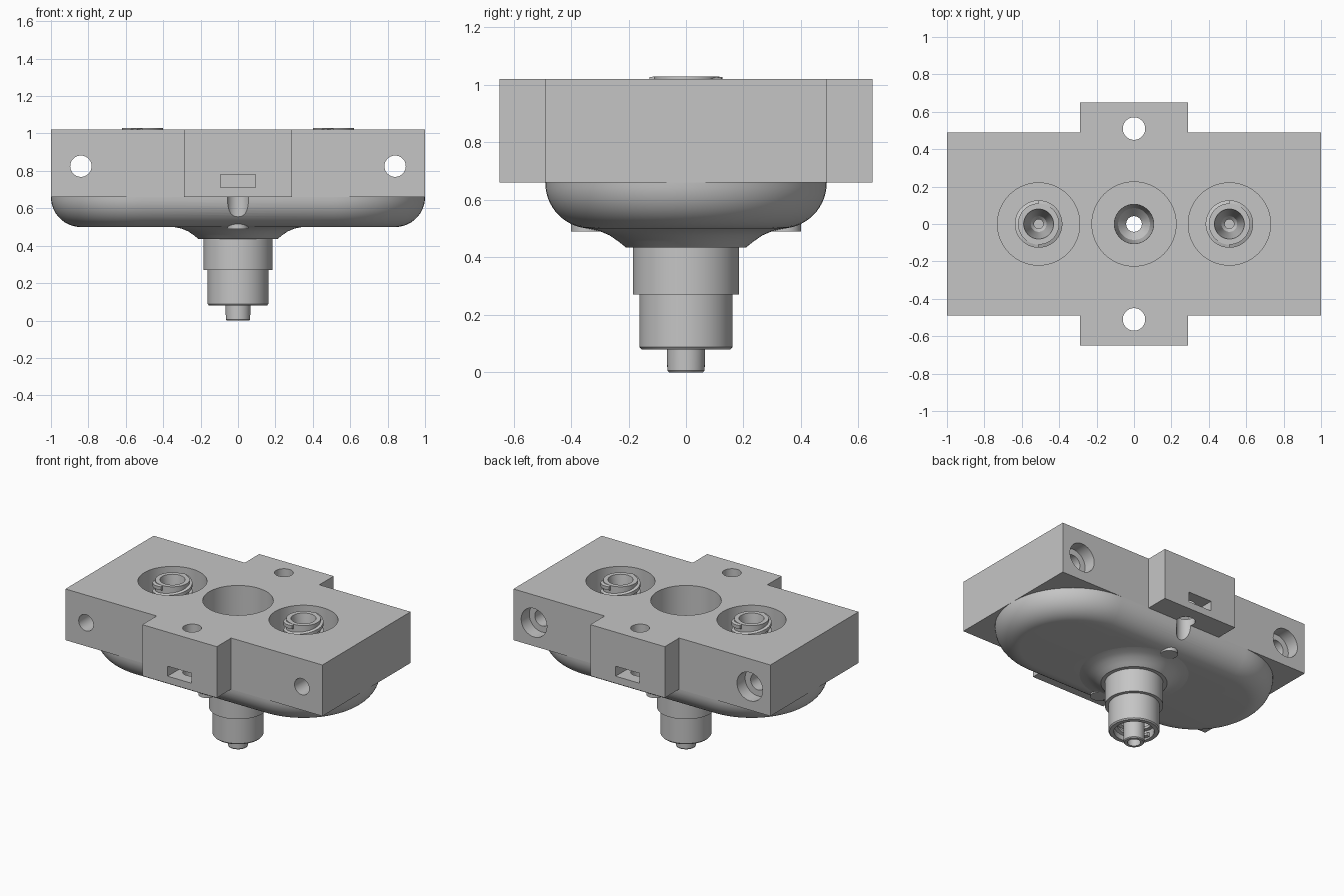
import bpy, bmesh, math
from mathutils import Vector, Matrix

if "Cube" in bpy.data.objects:
    bpy.data.objects.remove(bpy.data.objects["Cube"], do_unlink=True)

GREY = (0.56, 0.56, 0.56, 1)
grey = bpy.data.materials.new("machined_grey")
grey.use_nodes = True
grey.diffuse_color = GREY
for node in grey.node_tree.nodes:
    if node.type == 'BSDF_PRINCIPLED':
        node.inputs["Base Color"].default_value = GREY

BOTTOM, TOP = 0.66, 1.02
HALF_Y = 0.49
PORT_X = 0.51


def make(name, bm):
    bmesh.ops.remove_doubles(bm, verts=bm.verts, dist=1e-5)
    bmesh.ops.recalc_face_normals(bm, faces=bm.faces)
    mesh = bpy.data.meshes.new(name)
    bm.to_mesh(mesh)
    bm.free()
    mesh.materials.append(grey)
    ob = bpy.data.objects.new(name, mesh)
    bpy.context.collection.objects.link(ob)
    return ob


def activate(ob):
    bpy.ops.object.select_all(action='DESELECT')
    ob.select_set(True)
    bpy.context.view_layer.objects.active = ob


def smooth(ob):
    activate(ob)
    bpy.ops.object.shade_smooth_by_angle(angle=math.radians(30))


def loft(name, rings, loop=False):
    """Skin a list of equal-length closed rings, capping the ends."""
    bm = bmesh.new()
    vs = [[bm.verts.new(p) for p in ring] for ring in rings]
    for a, b in zip(vs, vs[1:]):
        for i in range(len(a)):
            j = (i + 1) % len(a)
            bm.faces.new((a[i], a[j], b[j], b[i]))
    bm.faces.new(vs[0])
    bm.faces.new(vs[-1])
    return make(name, bm)


def lathe(name, profile, x=0):
    """Revolve a closed (radius, height) profile about a vertical axis."""
    bm = bmesh.new()
    vs = [bm.verts.new((x + r, 0, z)) for r, z in profile]
    es = [bm.edges.new((vs[i - 1], vs[i])) for i in range(len(vs))
          if profile[i - 1][0] + profile[i][0] > 0]
    bmesh.ops.spin(bm, geom=vs + es, cent=(x, 0, 0), axis=(0, 0, 1),
                   angle=2 * math.pi, steps=64, use_merge=True)
    ob = make(name, bm)
    smooth(ob)
    return ob


def thread(name, x, root, crest, z0, pitch, half, start, turns=1.0, limit=9):
    """Helical ridge of trapezoid section."""
    rings = []
    steps = int(48 * turns)
    for i in range(steps + 1):
        a = start + 2 * math.pi * turns * i / steps
        z = z0 + pitch * turns * i / steps
        section = ((root, -half), (crest, -half * 0.6), (crest, half * 0.6), (root, half))
        rings.append([(x + r * math.cos(a), r * math.sin(a), min(z + h, limit))
                      for r, h in section])
    smooth(loft(name, rings))


def cylinder(name, radius, centre, depth, along_y=False):
    bm = bmesh.new()
    turn = Matrix.Rotation(math.pi / 2, 4, 'X') if along_y else Matrix()
    bmesh.ops.create_cone(bm, cap_ends=True, segments=64, radius1=radius, radius2=radius,
                          depth=depth, matrix=Matrix.Translation(centre) @ turn)
    return make(name, bm)


def box(name, centre, size):
    bm = bmesh.new()
    bmesh.ops.create_cube(bm, size=1, matrix=Matrix.Translation(centre)
                          @ Matrix.Diagonal(Vector((*size, 1))))
    return make(name, bm)


def cut(ob, cutters):
    activate(ob)
    for c in cutters:
        mod = ob.modifiers.new("cut", 'BOOLEAN')
        mod.operation, mod.solver, mod.object = 'DIFFERENCE', 'EXACT', c
        bpy.ops.object.modifier_apply(modifier=mod.name)


# Mounting block: a plate with a lug on the front and the back
lug_x, lug_y = 0.29, 0.65
half = [(1, -HALF_Y), (1, HALF_Y), (lug_x, HALF_Y), (lug_x, lug_y)]
outline = half + [(-x, y) for x, y in reversed(half) if y > 0]
outline += [(-1, -HALF_Y), (-lug_x, -HALF_Y), (-lug_x, -lug_y),
            (lug_x, -lug_y), (lug_x, -HALF_Y)]
block = loft("mounting_block", [[(x, y, z) for x, y in outline] for z in (BOTTOM, TOP)])

# Rounded bowl below the block, with a stadium footprint
FILLET = 0.16
rings = []
for k in range(15):
    a = math.pi / 2 * k / 14
    r = HALF_Y - FILLET * (1 - math.cos(a))
    ring = []
    for side in (0, 1):
        for i in range(33):
            t = -math.pi / 2 + math.pi * (side + i / 32)
            ring.append(((PORT_X if side == 0 else -PORT_X) + r * math.cos(t),
                         r * math.sin(t), BOTTOM - FILLET * math.sin(a)))
    rings.append(ring)
bowl = loft("bowl", rings)

# Cutters: wells, lug holes, nut slots and counterbored cross holes
shared = [cylinder("centre_bore_cutter", 0.225, (0, 0, 0.8), 0.8)]
block_only = []
for s in (-1, 1):
    shared.append(cylinder("well_cutter", 0.22, (s * PORT_X, 0, 0.88), 0.6))
    shared.append(cylinder("lug_hole_cutter", 0.06, (0, s * 0.51, 0.8), 0.8))
    block_only += [
        box("nut_slot_cutter", (0, s * 0.55, 0.745), (0.185, 0.24, 0.07)),
        cylinder("cross_hole_cutter", 0.057, (s * 0.84, 0, 0.825), 1.4, True),
        cylinder("counterbore_cutter", 0.1, (s * 0.84, 0.5, 0.825), 0.2, True)]
cut(block, shared + block_only)
cut(bowl, shared)
for c in shared + block_only:
    bpy.data.objects.remove(c, do_unlink=True)
smooth(block)
smooth(bowl)

# Small bosses on the underside of the bowl
for s, side in ((-1, "front"), (1, "back")):
    smooth(cylinder(side + "_boss", 0.055, (0, s * 0.345, 0.53), 0.08))

# Neck: flared flange, stepped collar and hollow tip, bored through
lathe("neck_and_tip", [
    (0.30, 0.55), (0.105, 0.55), (0.10, 0.42), (0.085, 0.32), (0.042, 0.27),
    (0.042, 0.0), (0.06, 0.0), (0.065, 0.006), (0.07, 0.24),
    (0.128, 0.24), (0.128, 0.08), (0.155, 0.08), (0.162, 0.088), (0.162, 0.27),
    (0.185, 0.27), (0.185, 0.435), (0.21, 0.435), (0.235, 0.455), (0.265, 0.476),
    (0.30, 0.491), (0.345, 0.5), (0.345, 0.52)])
for n in range(2):
    thread("collar_inner_thread", 0, 0.132, 0.108, 0.105, 0.1, 0.016, math.pi * n)

# Threaded ports standing in the side wells
for s, side in ((-1, "right"), (1, "left")):
    x = s * PORT_X
    lathe(side + "_port", [
        (0, 0.62), (0.025, 0.62), (0.025, 0.70), (0.042, 0.72), (0.068, 0.95),
        (0.08, 1.03), (0.11, 1.03), (0.11, 0.56), (0, 0.56)], x)
    for n in range(2):
        thread(side + "_port_thread", x, 0.106, 0.127, 0.90, 0.115, 0.02,
               math.pi * (n + 0.5), 1.0, 1.03)
